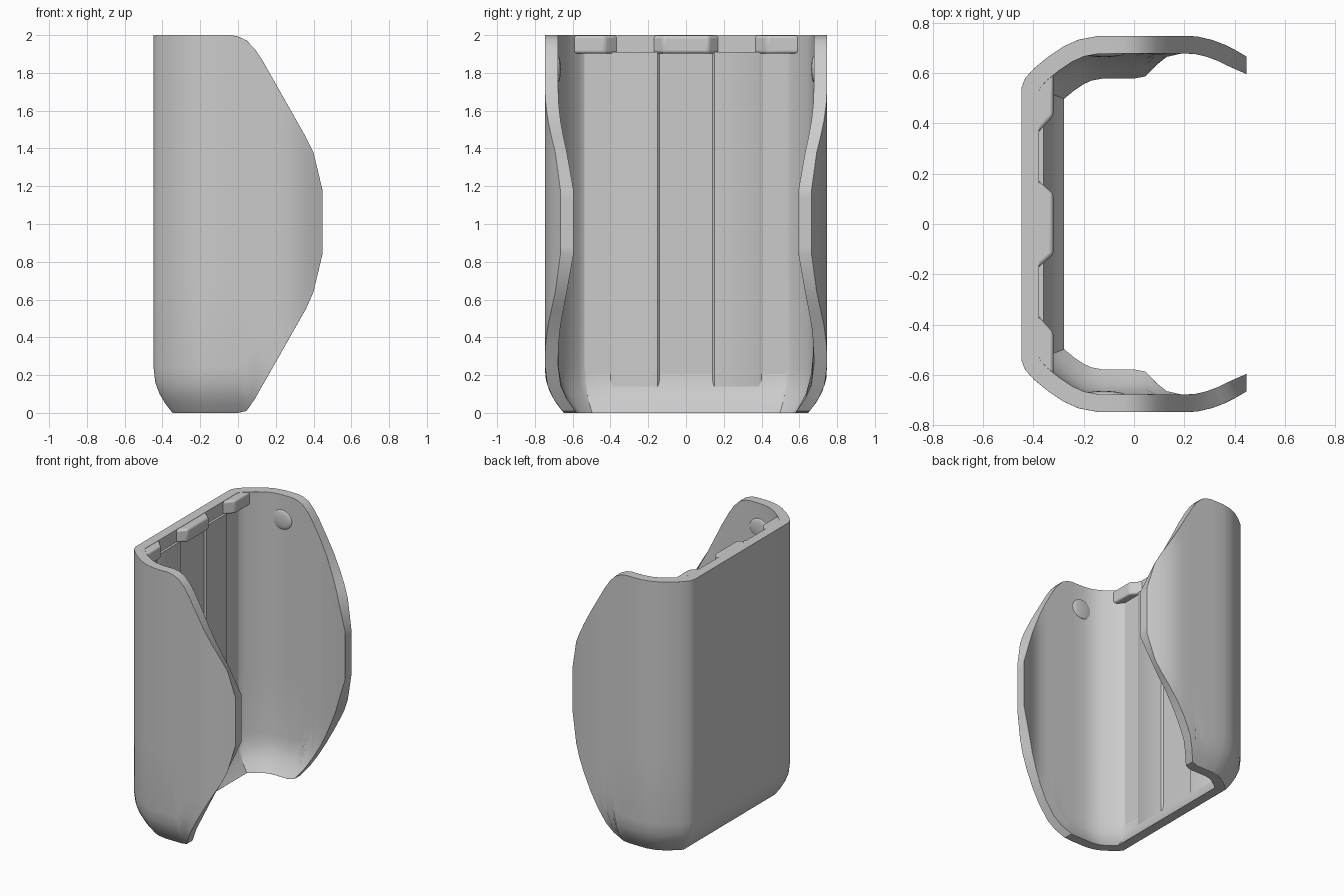
import bpy, bmesh, math
from mathutils import Vector

if "Cube" in bpy.data.objects:
    bpy.data.objects.remove(bpy.data.objects["Cube"])

grey = bpy.data.materials.new("plain grey")
grey.use_nodes = True
grey.diffuse_color = (0.6, 0.6, 0.6, 1)
grey.node_tree.nodes["Principled BSDF"].inputs["Base Color"].default_value = (0.6, 0.6, 0.6, 1)

THICK = 0.07


def finish(bm, name, bevel=0.0, limit=50):
    bmesh.ops.recalc_face_normals(bm, faces=bm.faces)
    mesh = bpy.data.meshes.new(name)
    bm.to_mesh(mesh)
    bm.free()
    obj = bpy.data.objects.new(name, mesh)
    bpy.context.collection.objects.link(obj)
    mesh.materials.append(grey)
    if bevel:
        mod = obj.modifiers.new("Rounded edges", 'BEVEL')
        mod.width, mod.segments = bevel, 4
        mod.limit_method, mod.angle_limit = 'ANGLE', math.radians(limit)
    bpy.ops.object.select_all(action='DESELECT')
    obj.select_set(True)
    bpy.context.view_layer.objects.active = obj
    bpy.ops.object.shade_smooth_by_angle(angle=math.radians(35))
    return obj


def interp(table, x):
    for (x0, z0), (x1, z1) in zip(table, table[1:]):
        if x <= x1:
            return z0 + (z1 - z0) * max(0, x - x0) / (x1 - x0)
    return table[-1][1]


def prism(name, outline, lo, hi, axis, bevel=0.0):
    """Extrude a 2D outline along z or x."""
    bm = bmesh.new()
    place = (lambda p, h: (p[0], p[1], h)) if axis == 'z' else (lambda p, h: (h, p[0], p[1]))
    face = bm.faces.new([bm.verts.new(place(p, lo)) for p in outline])
    move = Vector((0, 0, hi - lo)) if axis == 'z' else Vector((hi - lo, 0, 0))
    ext = bmesh.ops.extrude_face_region(bm, geom=[face], use_keep_orig=True)
    verts = [v for v in ext["geom"] if isinstance(v, bmesh.types.BMVert)]
    bmesh.ops.translate(bm, verts=verts, vec=move)
    return finish(bm, name, bevel, 30)


# Side silhouette of the shell, as top and bottom heights along x
TOP = [(-1, 2), (-0.04, 2), (0, 1.993), (0.05, 1.97), (0.09, 1.925), (0.13, 1.865),
       (0.36, 1.46), (0.4, 1.38), (0.43, 1.28), (0.447, 1.18)]
BOTTOM = [(-1, 0), (0.03, 0), (0.06, 0.02), (0.09, 0.075), (0.36, 0.55),
          (0.4, 0.64), (0.43, 0.74), (0.447, 0.84)]

# Plan outline of the shell, one half
half = [(-0.447, 0.18), (-0.447, 0.36), (-0.447, 0.54), (-0.433, 0.578), (-0.395, 0.62),
        (-0.34, 0.665), (-0.28, 0.705), (-0.22, 0.732), (-0.14, 0.747), (-0.04, 0.747),
        (0, 0.747), (0.045, 0.747), (0.09, 0.747), (0.13, 0.747), (0.19, 0.747),
        (0.25, 0.745), (0.31, 0.731), (0.36, 0.712), (0.4, 0.692), (0.447, 0.665)]
plan = [(x, -y) for x, y in reversed(half)] + [(-0.447, 0)] + half
plan = [Vector(p) for p in plan]


def inward(i):
    if i in (0, len(plan) - 1):
        return Vector((0, 1 if i == 0 else -1))
    a = (plan[i] - plan[i - 1]).normalized()
    b = (plan[i + 1] - plan[i]).normalized()
    t = a + b
    n = Vector((-t.y, t.x)).normalized()
    n = n if n.dot(Vector((0.1, 0)) - plan[i]) > 0 else -n
    return n / max(0.7, abs(n.dot(Vector((-a.y, a.x)))))


# Curved shell: outer and inner skins closed by a rounded rim
ROWS = [0, 0.025, 0.05, 0.08, 0.12, 0.35, 0.6, 0.85, 1]
bm = bmesh.new()
skins = [[], []]
for i, p in enumerate(plan):
    lo, hi = interp(BOTTOM, p.x), interp(TOP, p.x)
    even = min(1, lo / 0.3)
    for k, skin in enumerate(skins):
        column = []
        for r, t in enumerate(ROWS):
            t += (r / (len(ROWS) - 1) - t) * even
            z = lo + (hi - lo) * t
            tuck = 0.1 * max(0, 1 - z / 0.23) ** 2
            q = p + inward(i) * (tuck + THICK * k)
            column.append(bm.verts.new((q.x, q.y, z)))
        skin.append(column)
outer, inner = skins
last = len(ROWS) - 1
for i in range(len(plan) - 1):
    for skin in skins:
        for r in range(last):
            bm.faces.new((skin[i][r], skin[i + 1][r], skin[i + 1][r + 1], skin[i][r + 1]))
    for r in (0, last):
        bm.faces.new((outer[i][r], outer[i + 1][r], inner[i + 1][r], inner[i][r]))
for i in (0, len(plan) - 1):
    for r in range(last):
        bm.faces.new((outer[i][r], outer[i][r + 1], inner[i][r + 1], inner[i][r]))
finish(bm, "curved_shell", 0.024)

# Flat back panel with rounded lower corners
corner = [(0.575 - 0.12 * (1 - math.cos(a)), 0.24 - 0.14 * math.sin(a))
          for a in [math.pi / 2 * s / 6 for s in range(7)]]
outline = [(0.575, 1.905)] + corner + [(-y, z) for y, z in reversed(corner)] + [(-0.575, 1.905)]
prism("back_panel", outline, -0.40, -0.373, 'x')

# Raised strips and outer catches, mirrored; one central catch
for side, label in ((1, "left"), (-1, "right")):
    def flip(points):
        return [(x, side * y) for x, y in points]
    prism(label + "_strip",
          flip([(-0.4, 0.14), (-0.37, 0.14), (-0.36, 0.15), (-0.36, 0.385), (-0.37, 0.4), (-0.4, 0.4)]),
          0.11, 1.91, 'z')
    prism(label + "_catch",
          flip([(-0.435, 0.31), (-0.41, 0.33), (-0.32, 0.43), (-0.32, 0.6), (-0.43, 0.54)]),
          1.903, 1.998, 'z', 0.018)

    # Shallow bump on the inside of the side wall
    bm = bmesh.new()
    bmesh.ops.create_uvsphere(bm, u_segments=24, v_segments=12, radius=1)
    bmesh.ops.scale(bm, verts=bm.verts, vec=(0.08, 0.014, 0.07))
    bmesh.ops.translate(bm, verts=bm.verts, vec=(-0.12, side * 0.677, 1.82))
    finish(bm, label + "_wall_bump")

prism("centre_catch",
      [(-0.435, -0.22), (-0.41, -0.2), (-0.32, -0.12), (-0.32, 0.12), (-0.41, 0.2), (-0.435, 0.22)],
      1.903, 1.998, 'z', 0.018)
